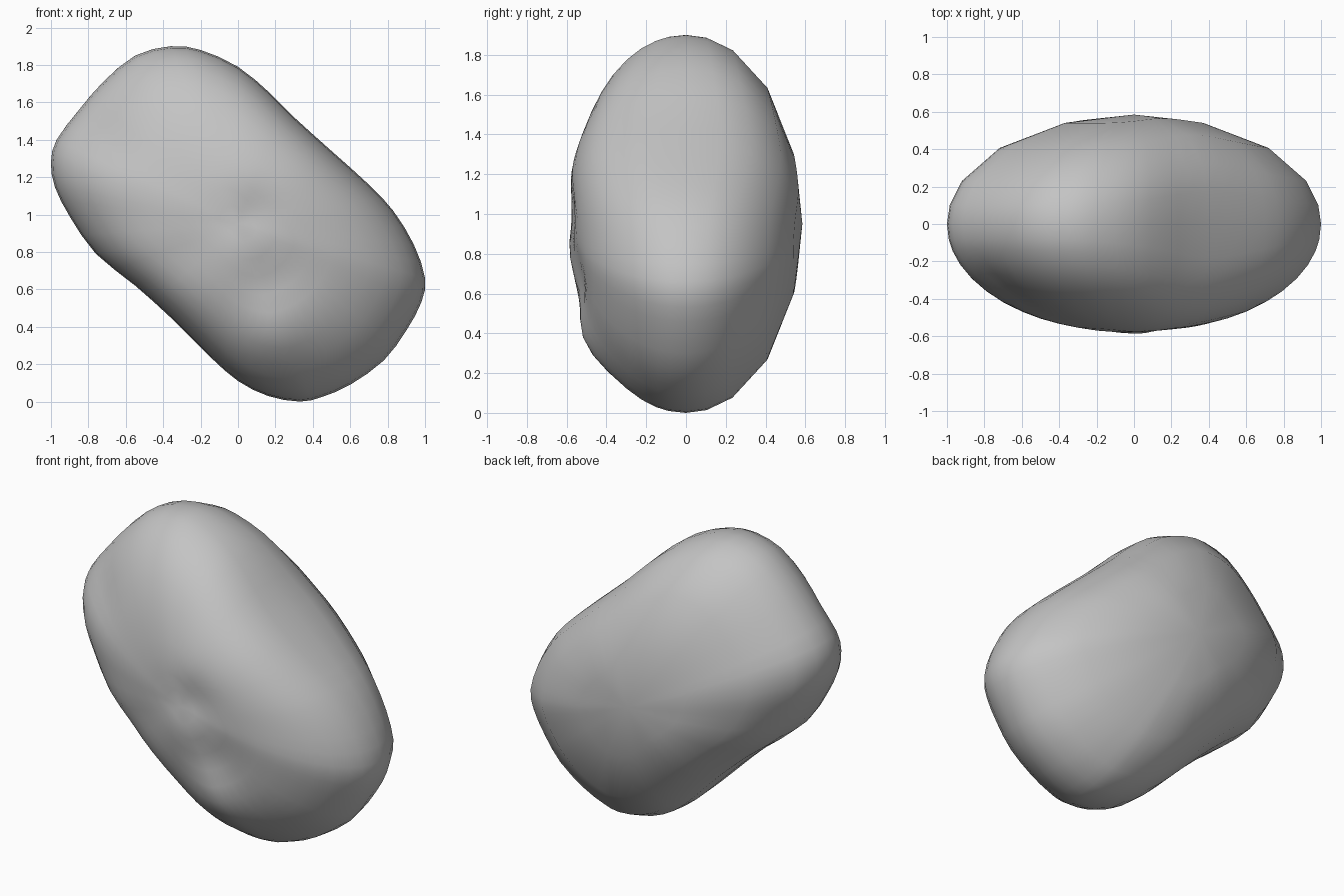
import bpy, bmesh, math

cube = bpy.data.objects.get("Cube")
if cube:
    bpy.data.objects.remove(cube, do_unlink=True)

# Stone grey
stone = bpy.data.materials.new("stone grey")
stone.use_nodes = True
grey = (0.55, 0.55, 0.55, 1)
stone.diffuse_color = grey
bsdf = stone.node_tree.nodes["Principled BSDF"]
bsdf.inputs["Base Color"].default_value = grey
bsdf.inputs["Roughness"].default_value = 0.9

# Widest outline of the boulder in x, z
OUTLINE = [(-0.36, 1.9), (-0.2, 1.88), (0, 1.79), (0.17, 1.65), (0.3, 1.52),
           (0.5, 1.34), (0.7, 1.16), (0.83, 1.02), (0.94, 0.84), (1.0, 0.66),
           (0.98, 0.53), (0.9, 0.38), (0.78, 0.22), (0.6, 0.09), (0.45, 0.025),
           (0.33, 0), (0.16, 0.03), (0, 0.11), (-0.15, 0.24), (-0.35, 0.44),
           (-0.55, 0.62), (-0.76, 0.79), (-0.9, 0.99), (-0.98, 1.15), (-1, 1.28),
           (-0.97, 1.4), (-0.85, 1.56), (-0.72, 1.71), (-0.55, 1.85)]
MID_Z = 0.95
DEPTH = 0.58
FULL_FRONT, FULL_BACK = 1.0, 0.7    # extra fullness across the waist

# Weathered lumps (+) and hollows (-) on the front: x, z, radius, height
LUMPS = [(0.22, 0.67, 0.17, -0.032), (0.20, 0.36, 0.19, 0.05),
         (0.06, 0.83, 0.14, 0.02), (0.0, 1.2, 0.2, 0.015),
         (0.08, 1.0, 0.14, -0.028), (-0.74, 1.42, 0.15, -0.035),
         (-0.3, 0.78, 0.16, -0.02)]


def smooth_loop(pts):
    """Insert a curved midpoint between each pair of points."""
    out = []
    n = len(pts)
    for i in range(n):
        a, b, c, d = (pts[(i + k) % n] for k in (-1, 0, 1, 2))
        out.append(b)
        out.append(tuple((9 * (b[k] + c[k]) - a[k] - d[k]) / 16 for k in (0, 1)))
    return out


def lump(x, z):
    return sum(h * math.exp(-((x - a) ** 2 + (z - b) ** 2) / (r * r))
               for a, b, r, h in LUMPS)


def add_ring(bm, loop, s, side):
    """Outline shrunk by s, pushed out to depth; fuller across the waist."""
    ring = []
    full = FULL_FRONT if side < 0 else FULL_BACK
    for ox, oz in loop:
        dz = oz - MID_Z
        across = (0.67 * ox + 0.74 * dz) / math.hypot(ox, dz)
        p = 2 + full * across ** 4
        dome = (1 - s ** p) ** (1 / p)
        x, z = ox * s, MID_Z + dz * s
        y = side * DEPTH * dome
        if side < 0:
            y -= lump(x, z) * min(1, dome * 1.4)
        ring.append(bm.verts.new((x, y, z)))
    return ring


# Front is finely worn, back is broad and coarse
bm = bmesh.new()
loop = smooth_loop(OUTLINE)
FRONT = [0.1, 0.2, 0.3, 0.4, 0.5, 0.6, 0.7, 0.79, 0.87, 0.93, 0.97, 0.99]
BACK = [0.985, 0.92, 0.72, 0.37]
rings = [add_ring(bm, loop, s, -1) for s in FRONT]
rings.append(add_ring(bm, loop, 1, 0))
rings += [add_ring(bm, loop, s, 1) for s in BACK]
front_tip = bm.verts.new((0, -DEPTH - lump(0, MID_Z), MID_Z))
back_tip = bm.verts.new((0, DEPTH + 0.005, MID_Z))

n = len(loop)
for i in range(n):
    j = (i + 1) % n
    for a, b in zip(rings, rings[1:]):
        bm.faces.new((a[i], a[j], b[j], b[i]))
    bm.faces.new((front_tip, rings[0][j], rings[0][i]))
    bm.faces.new((back_tip, rings[-1][i], rings[-1][j]))
bmesh.ops.recalc_face_normals(bm, faces=bm.faces)
for f in bm.faces:
    f.smooth = True

mesh = bpy.data.meshes.new("boulder")
bm.to_mesh(mesh)
bm.free()
mesh.materials.append(stone)
boulder = bpy.data.objects.new("boulder", mesh)
bpy.context.collection.objects.link(boulder)
